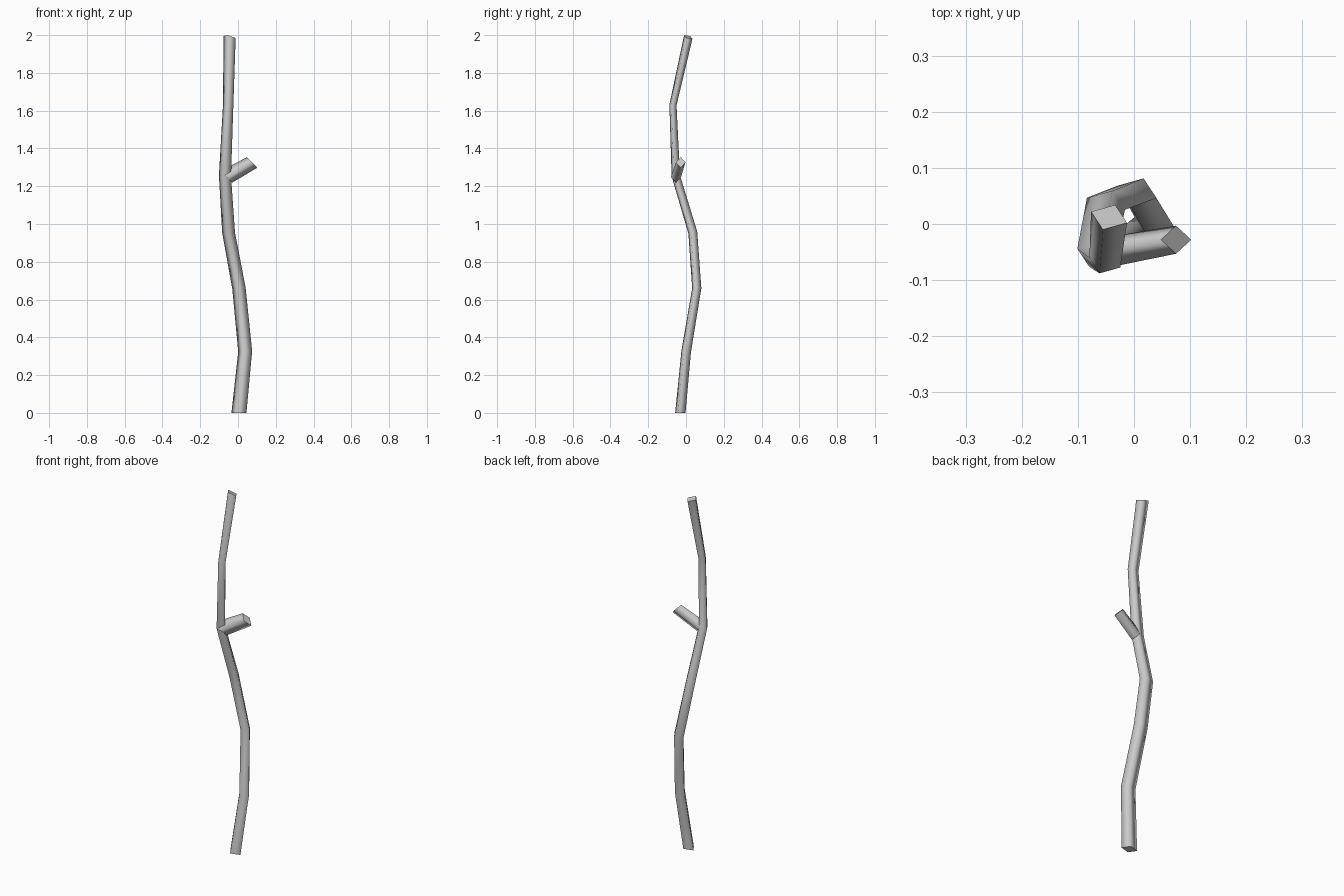
import bpy
from mathutils import Vector

if "Cube" in bpy.data.objects:
    bpy.data.objects.remove(bpy.data.objects["Cube"])


def skin(name, rings, cap_start=True):
    """Skin a list of four-cornered rings; smooth sides, flat caps."""
    verts = [p for ring in rings for p in ring]
    faces = []
    for r in range(len(rings) - 1):
        for i in range(4):
            a, b = r * 4 + i, r * 4 + (i + 1) % 4
            faces.append((a, b, b + 4, a + 4))
    smooth = [True] * len(faces)
    if cap_start:
        faces.append((3, 2, 1, 0))
        smooth.append(False)
    n = len(verts)
    faces.append((n - 4, n - 3, n - 2, n - 1))
    smooth.append(False)
    mesh = bpy.data.meshes.new(name)
    mesh.from_pydata(verts, [], faces)
    mesh.polygons.foreach_set("use_smooth", smooth)
    obj = bpy.data.objects.new(name, mesh)
    bpy.context.collection.objects.link(obj)
    return obj


# Crooked main stem: centre, size, tilt of the ring in x and y
stem = [
    ((0.005, -0.030, 0.00), 1.24, 0, 0),
    ((0.038, 0.001, 0.325), 1.15, 0, -0.15),
    ((0.005, 0.057, 0.66), 1.10, 0.1, -0.05),
    ((-0.050, 0.036, 0.955), 1.06, 0.1, 0.2),
    ((-0.069, -0.054, 1.255), 1.00, 0, 0.15),
    ((-0.052, -0.069, 1.63), 0.86, 0, -0.1),
    ((-0.0445, 0.012, 1.99), 1.00, -0.27, -0.32),
]
section = [(-0.032, 0.010), (-0.011, -0.022), (0.032, -0.010), (0.011, 0.022)]
rings = [[(c[0] + s * dx, c[1] + s * dy, c[2] + s * (tx * dx + ty * dy))
          for dx, dy in section] for c, s, tx, ty in stem]
skin("main_stem", rings)

# Short side branch, cut square at the tip
tip = [Vector(d) for d in ((-0.027, 0, 0.028), (0, 0.025, 0),
                           (0.027, 0, -0.028), (0, -0.025, 0))]
root_c, tip_c = Vector((-0.060, -0.053, 1.25)), Vector((0.075, -0.028, 1.326))
branch = [[root_c + d * 1.1 for d in reversed(tip)],
          [tip_c + d for d in reversed(tip)]]
skin("side_branch", branch, cap_start=False)
